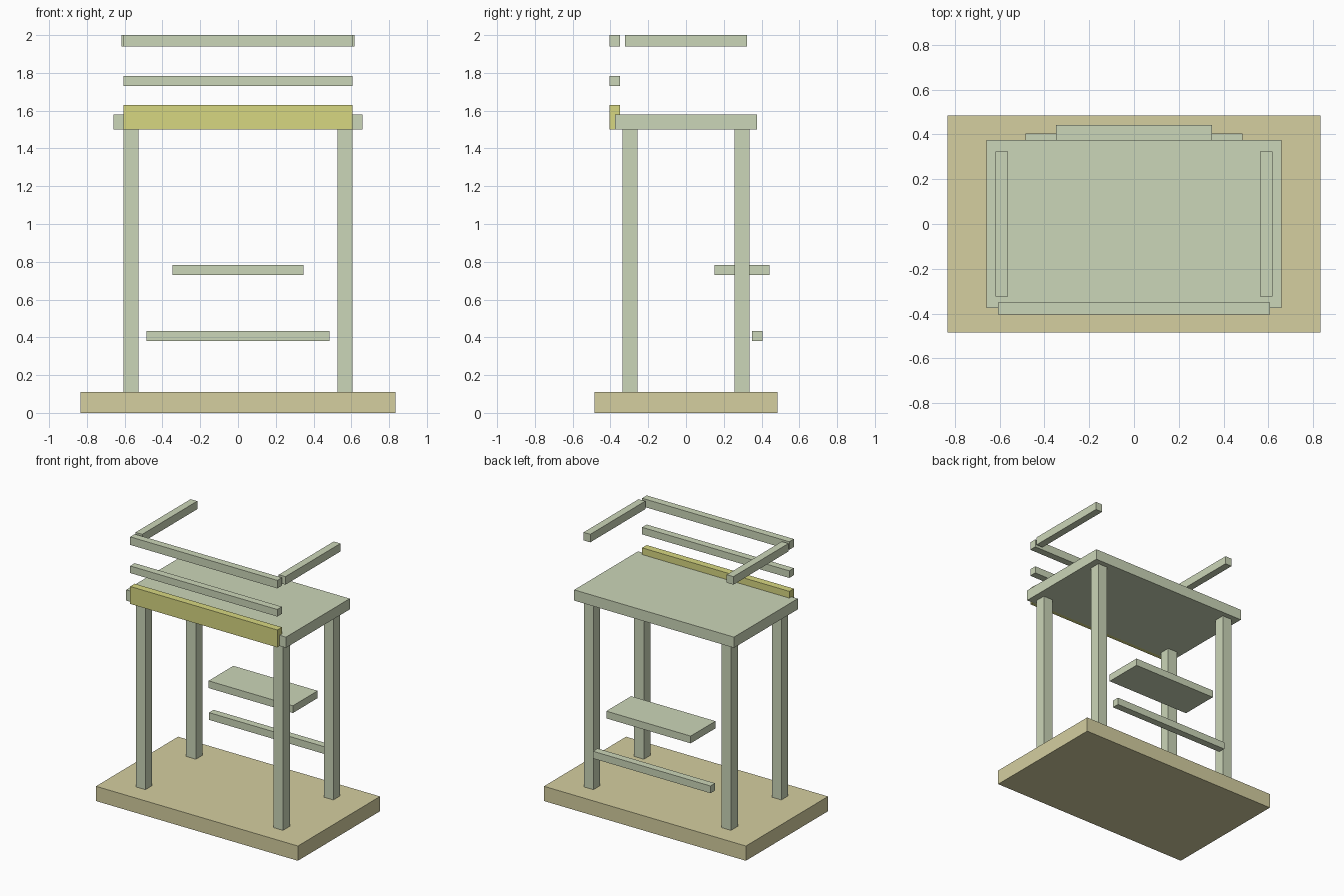
import bpy, bmesh

if "Cube" in bpy.data.objects:
    bpy.data.objects.remove(bpy.data.objects["Cube"])


def material(name, rgb):
    m = bpy.data.materials.new(name)
    m.diffuse_color = (*rgb, 1)
    m.use_nodes = True
    m.node_tree.nodes["Principled BSDF"].inputs["Base Color"].default_value = m.diffuse_color
    return m


GREEN = material("pale_green", (0.60, 0.67, 0.48))
TAN = material("tan", (0.66, 0.62, 0.35))
YELLOW = material("yellow", (0.68, 0.68, 0.22))


def box(name, x, y, z, mat=GREEN):
    """Axis-aligned box from (min, max) ranges."""
    bm = bmesh.new()
    bmesh.ops.create_cube(bm, size=1)
    for v in bm.verts:
        v.co = [(r[0] + r[1]) / 2 + c * (r[1] - r[0]) for c, r in zip(v.co, (x, y, z))]
    me = bpy.data.meshes.new(name)
    bm.to_mesh(me)
    bm.free()
    me.materials.append(mat)
    ob = bpy.data.objects.new(name, me)
    bpy.context.collection.objects.link(ob)
    return ob


def mirror_range(a, b, s):
    return (a, b) if s > 0 else (-b, -a)


# Floor slab and raised platform
box("base_slab", (-0.833, 0.833), (-0.484, 0.484), (0, 0.11), TAN)
box("platform", (-0.659, 0.659), (-0.376, 0.376), (1.5, 1.58))

# Four legs and two side guard rails
for sx, side in ((-1, "left"), (1, "right")):
    for sy, end in ((-1, "front"), (1, "back")):
        box(f"{end}_{side}_leg", mirror_range(0.528, 0.607, sx),
            mirror_range(0.257, 0.337, sy), (0.11, 1.5))
    box(f"{side}_guard_rail", mirror_range(0.563, 0.618, sx), (-0.324, 0.324), (1.94, 2.0))

# Front toe board and two front rails
FRONT_X, FRONT_Y = (-0.607, 0.607), (-0.404, -0.35)
box("front_toe_board", FRONT_X, FRONT_Y, (1.5, 1.63), YELLOW)
box("front_middle_rail", FRONT_X, FRONT_Y, (1.73, 1.783))
box("front_top_rail", FRONT_X, FRONT_Y, (1.94, 2.0))

# Rear step and foot bar
box("rear_step", (-0.348, 0.348), (0.15, 0.442), (0.73, 0.784))
box("rear_foot_bar", (-0.485, 0.485), (0.35, 0.404), (0.38, 0.434))
